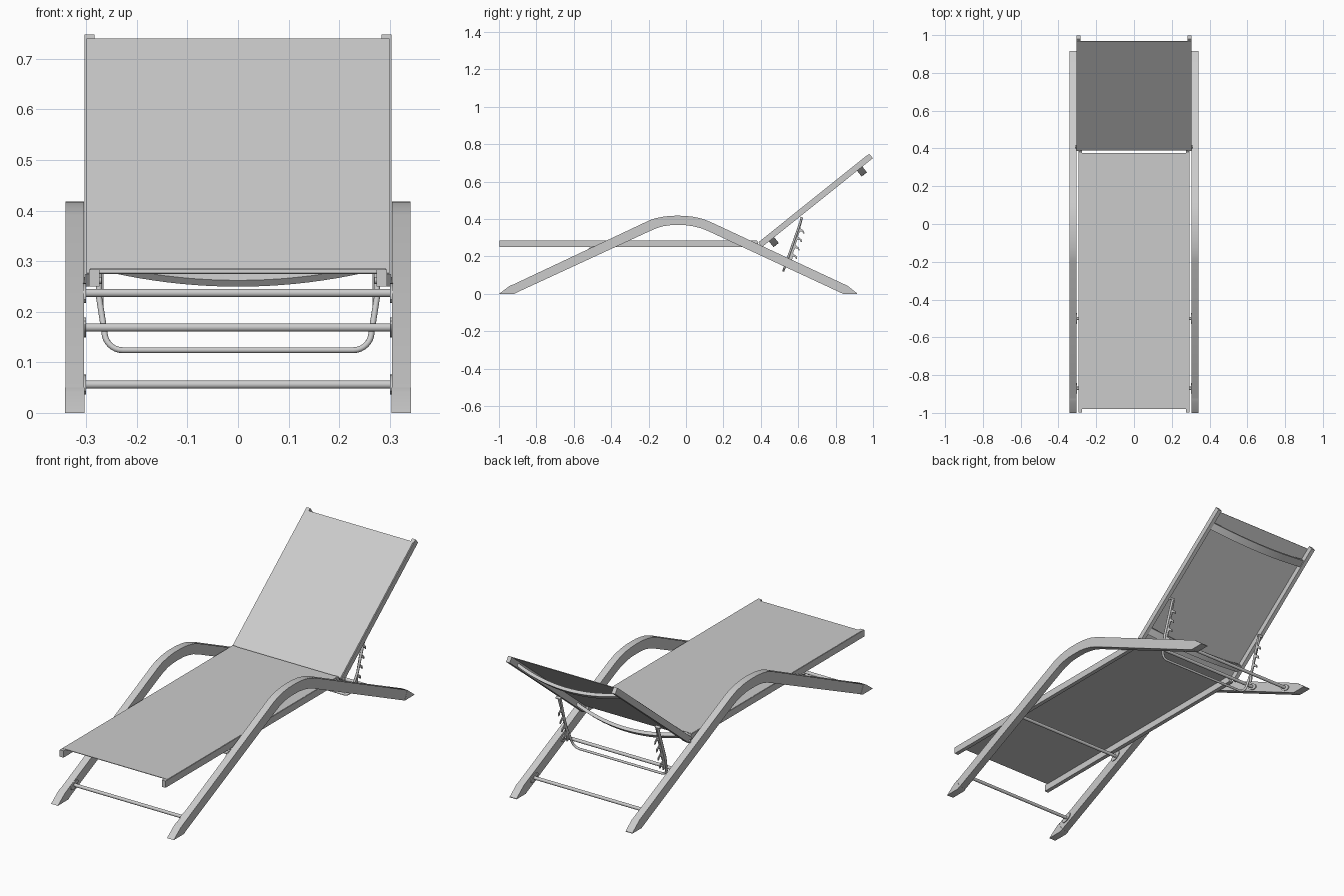
import bpy, bmesh
from math import sin, cos, pi, radians
from mathutils import Vector

if "Cube" in bpy.data.objects:
    bpy.data.objects.remove(bpy.data.objects["Cube"])

ANG = radians(38.7)
D = Vector((0, cos(ANG), sin(ANG)))      # along the backrest
N = Vector((0, -sin(ANG), cos(ANG)))     # normal to the backrest
P0 = Vector((0, 0.406, 0.25))            # lower corner of the backrest rail


def back(x, a, n):
    return Vector((x, 0, 0)) + P0 + D * a + N * n


def extrude(name, ring, offset, mirror=False):
    """Solid from a closed ring of points moved along an offset vector."""
    bm = bmesh.new()
    face = bm.faces.new([bm.verts.new(p) for p in ring])
    new = bmesh.ops.extrude_face_region(bm, geom=[face])["geom"]
    bmesh.ops.translate(bm, vec=offset, verts=[v for v in new if isinstance(v, bmesh.types.BMVert)])
    bmesh.ops.recalc_face_normals(bm, faces=bm.faces)
    me = bpy.data.meshes.new(name)
    bm.to_mesh(me)
    bm.free()
    ob = bpy.data.objects.new(name, me)
    bpy.context.collection.objects.link(ob)
    if mirror:
        ob.modifiers.new("Mirror", 'MIRROR')
    bpy.ops.object.select_all(action='DESELECT')
    ob.select_set(True)
    bpy.context.view_layer.objects.active = ob
    bpy.ops.object.shade_smooth_by_angle(angle=radians(25))
    return ob


def side(name, prof, x0, x1):
    """Mirrored pair of plates from a y-z profile."""
    return extrude(name, [Vector((x0, y, z)) for y, z in prof], Vector((x1 - x0, 0, 0)), True)


def tube(name, pts, r):
    cu = bpy.data.curves.new(name, 'CURVE')
    cu.dimensions = '3D'
    cu.bevel_depth = r
    cu.bevel_resolution = 3
    cu.use_fill_caps = True
    sp = cu.splines.new('POLY')
    sp.points.add(len(pts) - 1)
    for p, q in zip(sp.points, pts):
        p.co = (*q, 1)
    ob = bpy.data.objects.new(name, cu)
    bpy.context.collection.objects.link(ob)
    bpy.ops.object.select_all(action='DESELECT')
    ob.select_set(True)
    bpy.context.view_layer.objects.active = ob
    bpy.ops.object.convert(target='MESH')
    bpy.ops.object.shade_smooth_by_angle(angle=radians(40))


# Arched side legs
arch_top = [(-1, 0), (-.945, .04), (-.2, .391), (-.165, .404), (-.125, .412), (-.085, .417), (-.045, .418),
            (-.005, .417), (.04, .412), (.085, .402), (.13, .385), (.86, .045), (.915, .003), (.913, 0)]
arch_low = [(.84, 0), (.12, .335), (.08, .351), (.04, .361), (0, .367), (-.045, .368),
            (-.085, .367), (-.12, .362), (-.155, .352), (-.19, .337), (-.92, 0)]
side("arched_leg", arch_top + arch_low, .305, .341)

# Foot caps
side("front_foot_cap", [(-1, 0), (-.945, .041), (-.925, .0505), (-.905, .006), (-.919, 0)], .304, .342)
side("rear_foot_cap", [(.915, 0), (.915, .003), (.86, .046), (.84, 0)], .304, .342)

# Seat rails and fabric
side("seat_rail", [(-.998, .25), (.392, .25), (.38, .284), (-.998, .284)], .274, .295)
extrude("seat_fabric", [Vector((x, y, .2825)) for x, y in
                        ((-.293, -.98), (.293, -.98), (.293, .375), (-.293, .375))], Vector((0, 0, .003)))

# Backrest rails and fabric
extrude("back_rail", [back(.284, a, n) for a, n in ((0, 0), (.76, 0), (.76, .03), (0, .03))],
        Vector((.02, 0, 0)), True)
extrude("back_fabric", [back(x, a, .029) for x, a in ((-.3, .003), (.3, .003), (.3, .745), (-.3, .745))],
        N * .003)

# Bowed backrest crossbars
xs = [-.286 + .572 * i / 20 for i in range(21)]
for name, a in (("lower_back_bow", .048), ("upper_back_bow", .652)):
    low = [back(x, a, .007 - .046 * (1 - (x / .286) ** 2)) for x in xs]
    high = [p + N * .016 for p in reversed(low)]
    extrude(name, low + high, D * .036)

# Crossbars between the legs, with end plates
for name, y, z, s in (("front_crossbar", -.87, .056, 1), ("seat_crossbar", -.5, .237, 1),
                      ("catch_crossbar", .53, .169, -1), ("rear_crossbar", .775, .056, -1)):
    tube(name, [(-.306, y, z), (.306, y, z)], .0085)
    t = radians(25) * s
    plate = []
    for i in range(16):
        u, v = .031 * cos(i * pi / 8), .016 * sin(i * pi / 8)
        plate.append((y + u * cos(t) - v * sin(t), z + u * sin(t) + v * cos(t)))
    side(name + "_plate", plate, .3005, .306)

# Hinge bolts joining rails and legs
for s in (-1, 1):
    tube("hinge_bolt", [(s * .27, .408, .262), (s * .31, .408, .262)], .007)
    tube("support_bolt", [(s * .264, .617, .405), (s * .29, .617, .405)], .007)


# U-shaped support frame hanging from the backrest
def support(x, z):
    return (x, .521 + (z - .124) * .35, z)


half = [(.276, .405), (.275, .23)]
for i in range(9):
    t = -i * pi / 16
    half.append((.228 + .036 * cos(t), .160 + .036 * sin(t)))
path = [support(x, z) for x, z in half] + [support(-x, z) for x, z in reversed(half)]
tube("support_frame", path, .006)

# Notched ratchet plates
spine = [(.612, .405), (.624, .400)]
for z in (.33, .285, .24, .195):
    y = .562 + (z - .19) * .29
    spine += [(y + .008, z + .022), (y + .028, z + .006), (y + .031, z - .009),
              (y + .024, z - .007), (y + .019, z + .003), (y + .006, z + .004)]
spine += [(.566, .168), (.55, .172), (.556, .21)]
side("ratchet_plate", spine, .266, .271)
